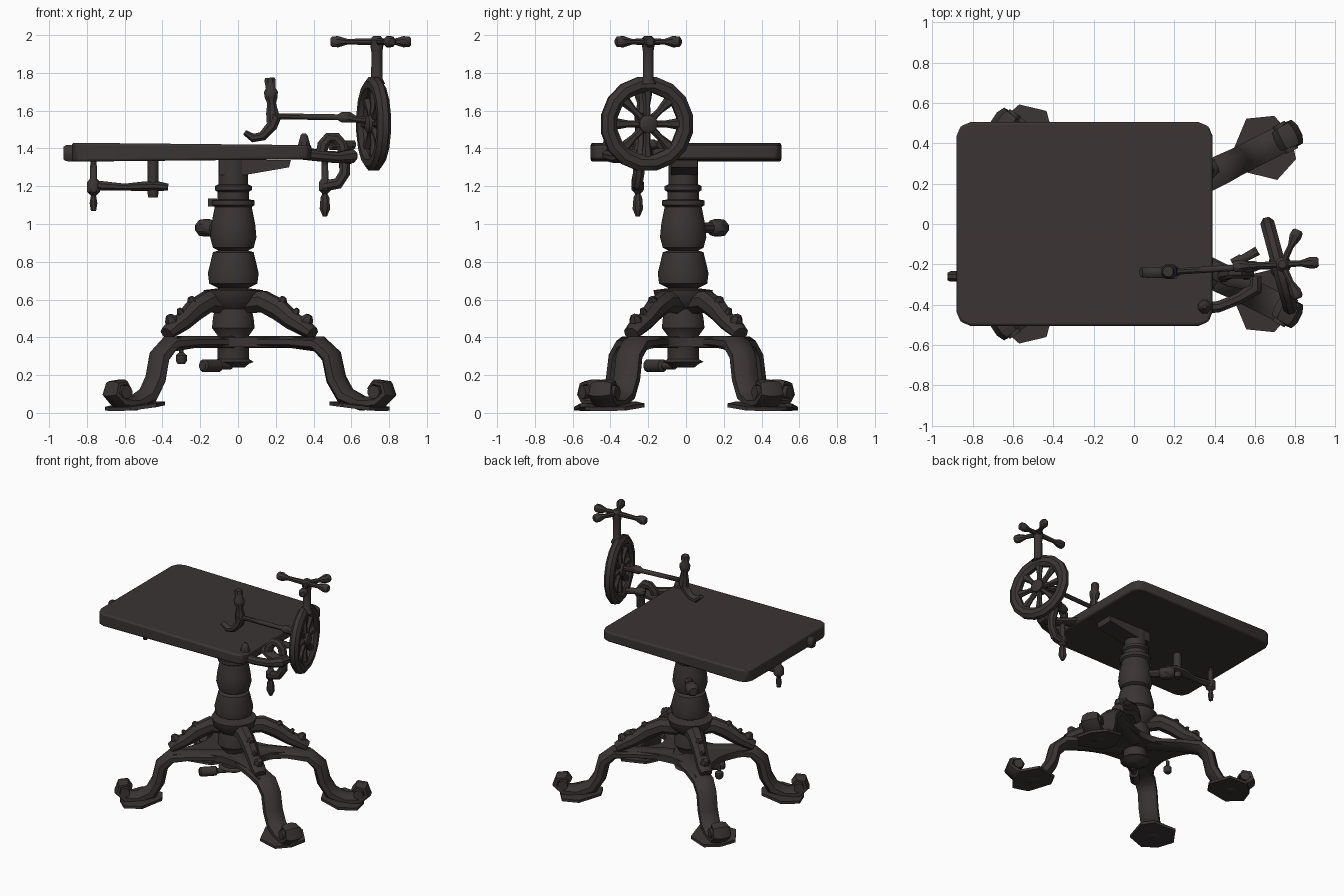
import bpy, bmesh
from math import sin, cos, pi, radians
from mathutils import Vector as V

cube = bpy.data.objects.get("Cube")
if cube:
    bpy.data.objects.remove(cube)

iron = bpy.data.materials.new("dark_iron")
iron.use_nodes = True
iron.diffuse_color = (0.043, 0.035, 0.034, 1)
iron.node_tree.nodes["Principled BSDF"].inputs["Base Color"].default_value = iron.diffuse_color


def finish(name, bm, angle=40):
    bmesh.ops.recalc_face_normals(bm, faces=bm.faces)
    me = bpy.data.meshes.new(name)
    bm.to_mesh(me)
    bm.free()
    me.materials.append(iron)
    me.shade_smooth()
    me.set_sharp_from_angle(angle=radians(angle))
    ob = bpy.data.objects.new(name, me)
    bpy.context.collection.objects.link(ob)
    return ob


def sweep(name, pts, sizes, side=(0, 1, 0), n=8, closed=False):
    """Elliptical section along a path; sizes are (across, thick) radii."""
    pts = [V(p) for p in pts]
    if not isinstance(sizes, list):
        sizes = [sizes] * len(pts)
    bm, rings, last = bmesh.new(), [], len(pts) - 1
    for i, p in enumerate(pts):
        if closed:
            t = pts[(i + 1) % len(pts)] - pts[i - 1]
        else:
            t = pts[min(i + 1, last)] - pts[max(i - 1, 0)]
        t.normalize()
        s = V(side) - t * t.dot(V(side))
        s.normalize()
        u = t.cross(s)
        a, b = sizes[i] if isinstance(sizes[i], tuple) else (sizes[i], sizes[i])
        angles = [2 * pi * (k + 0.5) / n for k in range(n)]
        rings.append([bm.verts.new(p + s * a * cos(q) + u * b * sin(q)) for q in angles])
    pairs = list(zip(rings, rings[1:]))
    if closed:
        pairs.append((rings[-1], rings[0]))
    else:
        bm.faces.new(rings[0])
        bm.faces.new(rings[-1])
    for r, q in pairs:
        for k in range(n):
            j = (k + 1) % n
            bm.faces.new((r[k], r[j], q[j], q[k]))
    return finish(name, bm)


def turned(name, base, axis, profile, n=12):
    """Turned part: profile is (distance along axis, radius)."""
    axis = V(axis).normalized()
    side = (0, 1, 0) if abs(axis.y) < 0.7 else (0, 0, 1)
    return sweep(name, [V(base) + axis * h for h, r in profile], [r for h, r in profile], side, n)


def prism(name, outline, depth):
    """Outline of 3D points pushed along the depth vector."""
    bm = bmesh.new()
    f = bm.faces.new([bm.verts.new(p) for p in outline])
    new = bmesh.ops.extrude_face_region(bm, geom=[f])["geom"]
    bmesh.ops.translate(bm, vec=V(depth), verts=[g for g in new if isinstance(g, bmesh.types.BMVert)])
    return finish(name, bm)


# Table top: slab with clipped corners and softened rim
bm = bmesh.new()
bmesh.ops.create_cube(bm, size=1)
for v in bm.verts:
    v.co = V((v.co.x * 1.27 - 0.245, v.co.y * 1.01, v.co.z * 0.1 + 1.38))
    if v.co.x > 0:
        v.co.z = 1.38 + (v.co.z - 1.38) * 0.75
upright = [e for e in bm.edges if abs(e.verts[0].co.z - e.verts[1].co.z) > 0.05]
bmesh.ops.bevel(bm, geom=upright, offset=0.07, segments=2, profile=0.5, affect="EDGES")
top = finish("table_top", bm)
bev = top.modifiers.new("soft_rim", "BEVEL")
bev.width, bev.segments, bev.limit_method = 0.012, 2, "ANGLE"

# Central column with foot collar, baluster swells and neck rings
turned("column", (-0.025, -0.015, 0), (0, 0, 1), [
    (.24, .06), (.26, .085), (.27, .11), (.285, .085), (.41, .085), (.45, .115), (.5, .11),
    (.55, .1), (.6, .15), (.65, .16), (.66, .08), (.685, .13), (.74, .137), (.85, .11),
    (.86, .08), (.875, .11), (.93, .125), (1.0, .118), (1.09, .1), (1.1, .115), (1.125, .115),
    (1.13, .085), (1.17, .085), (1.18, .1), (1.2, .1), (1.21, .08), (1.34, .08)], 16)
prism("top_bracket", [(-.1, -.08, 1.34), (.28, -.08, 1.34), (.27, -.08, 1.3), (.04, -.08, 1.26), (-.1, -.08, 1.26)], (0, .14, 0))
turned("side_knob", (-.06, .06, .98), (-1, 1, 0), [(0, .03), (.1, .03), (.11, .042), (.15, .05), (.19, .045), (.21, .03)], 8)
turned("collar_lug", (-.11, -.015, 1.115), (-1, 0, 0), [(0, .03), (.05, .03)], 4)
turned("lower_knob", (-.04, -.06, .25), (-1, -1, 0), [(0, .02), (.08, .02), (.09, .035), (.2, .035), (.21, .025)])

# Spreader web with concave sides between the legs
web = []
for a, b, mid in (((.46, -.24), (.46, .24), (.2, 0)), ((.4, .32), (-.32, .34), (0, .17)),
                  ((-.38, .26), (-.38, -.26), (-.27, 0)), ((-.32, -.34), (.4, -.32), (0, -.17))):
    a, b, mid = V(a), V(b), V(mid)
    for k in range(7):
        f = k / 6
        bow = 4 * f * (1 - f)
        p = a.lerp(b, f)
        web.append((*p.lerp(p + mid - (a + b) / 2, bow), 0.35))
prism("spreader_web", web, (0, 0, .05))
turned("web_boss", (-.3, .02, .26), (0, 0, 1), [(0, .02), (.015, .03), (.045, .03), (.06, .012), (.1, .012)])

# Scrolled legs, foot plates and arched braces
leg = [(.05, .375), (.3, .375), (.43, .365), (.495, .3), (.52, .18), (.57, .09), (.66, .05),
       (.75, .055), (.8, .1), (.785, .15), (.735, .16), (.71, .125)]
widths = [(.08, .035), (.08, .035), (.08, .045), (.075, .05), (.075, .05), (.075, .05),
          (.075, .04), (.075, .035), (.07, .03), (.065, .025), (.06, .02), (.055, .015)]
for sx, end in ((1, "left"), (-.84, "right")):
    for sy, row in ((1, "back"), (-1, "front")):
        tag = f"{row}_{end}"

        def place(x, z):
            return V((x * sx, sy * (.05 + .5 * x) * (1.15 if sx < 0 else 1.01), z))
        d = place(1, 0) - place(0, 0)
        d.normalize()
        side = V((-d.y, d.x, 0))
        sweep("leg_" + tag, [place(*p) for p in leg], widths, side)
        turned("scroll_" + tag, place(.75, .11) - side * .075, side, [(0, .035), (.15, .035)])
        # Splayed plate tilting down towards the toe
        c = place(.66, .02)
        plate = [(-.17, -.05, .02), (-.03, -.17, .01), (.1, -.12, -.008), (.13, 0, -.01),
                 (.1, .12, -.008), (-.03, .17, .01), (-.17, .05, .02)]
        prism("foot_plate_" + tag, [c + d * a + side * b + V((0, 0, h)) for a, b, h in plate], (0, 0, .02))
        brace = [V((-.025 + f * .42 * sx, sy * f * .29, z)) for f, z in
                 ((.15, .58), (.38, .59), (.58, .545), (.75, .485), (.9, .45), (1.0, .42))]
        sweep("brace_" + tag, brace, [(.06, .06), (.06, .06), (.055, .06), (.05, .05), (.055, .045), (.045, .035)], side)
        for k, size in ((2, .03), (3, .022), (4, .035)):
            turned(f"brace_stud_{tag}_{k}", brace[k] + V((0, 0, .02)), d + V((0, 0, 1.6)),
                   [(0, size), (.03, size), (.055, size / 2)], 6)

# Screw arm beneath the table and its edge knob
turned("under_post", (-.45, -.05, 1.14), (0, 0, 1), [(0, .025), (.02, .03), (.2, .03)])
sweep("under_arm", [(-.77, -.05, 1.205), (-.6, -.05, 1.195), (-.5, -.05, 1.2), (-.42, -.05, 1.2), (-.37, -.05, 1.195)],
      [(.03, .03), (.02, .02), (.045, .027), (.045, .027), (.025, .02)])
turned("under_screw", (-.765, -.05, 1.07), (0, 0, 1),
       [(0, .015), (.04, .022), (.08, .015), (.1, .038), (.15, .038), (.17, .02), (.27, .018)], 8)
sweep("edge_knob", [(-.86, -.26, 1.375), (-.91, -.26, 1.375), (-.925, -.26, 1.375)], [(.028, .048), (.028, .046), (.02, .035)])

# Clamp at the table end
sweep("clamp_arm", [(.28, -.42, 1.38), (.42, -.41, 1.36), (.52, -.37, 1.35), (.6, -.32, 1.36), (.6, -.26, 1.36)],
      [.035, .03, .03, .04, .035], (0, 0, 1))
sweep("clamp_tongue", [(.34, -.2, 1.38), (.48, -.27, 1.36), (.6, -.3, 1.35)], [(.05, .03), (.045, .028), (.035, .035)])
sweep("clamp_hook", [(.44, -.26, 1.36), (.45, -.25, 1.42), (.48, -.24, 1.455), (.52, -.24, 1.455), (.55, -.24, 1.42),
                     (.565, -.25, 1.34), (.565, -.25, 1.27), (.53, -.26, 1.215), (.45, -.26, 1.2)], .032)
turned("clamp_screw", (.46, -.255, 1.04), (0, 0, 1),
       [(0, .012), (.04, .03), (.1, .025), (.12, .015), (.14, .035), (.18, .035), (.2, .02), (.32, .018)], 8)
turned("clamp_nut", (.49, -.2, 1.42), (1, .55, 0), [(0, .03), (.05, .03), (.06, .022), (.14, .025)], 8)
turned("rim_peg", (.35, -.41, 1.38), (0, 0, 1), [(0, .04), (.04, .035), (.09, .02), (.1, .01)], 8)

# Shaft with upright handle and curved hook
sweep("shaft", [(.18, -.24, 1.565), (.22, -.235, 1.57), (.53, -.215, 1.565), (.55, -.213, 1.565), (.59, -.21, 1.565),
                (.62, -.208, 1.555), (.72, -.205, 1.545)], [.035, .017, .017, .03, .03, .02, .02], (0, 0, 1))
turned("shaft_handle", (.185, -.235, 1.54), (-.07, 0, 1),
       [(0, .037), (.05, .035), (.1, .025), (.13, .037), (.16, .04), (.18, .027), (.22, .032), (.235, .027)], 8)
sweep("shaft_hook", [(.2, -.24, 1.57), (.18, -.24, 1.52), (.13, -.24, 1.465), (.08, -.24, 1.455), (.035, -.24, 1.485)],
      [.032, .032, (.03, .027), (.03, .025), (.025, .015)])

# Spoked hand wheel
hub, axis = V((.718, -.207, 1.53)), V((.965, .26, 0)).normalized()
flat, up = V((-axis.y, axis.x, 0)), V((0, 0, 1))


def on_wheel(r, a):
    return hub + flat * r * cos(a) + up * r * sin(a)


sweep("wheel_rim", [on_wheel(.21, 2 * pi * (k + .5) / 16) for k in range(16)], (.038, .046), axis, 8, True)
turned("wheel_hub", hub - axis * .045, axis, [(0, .03), (.01, .05), (.08, .05), (.09, .03)])
for k in range(8):
    a = 2 * pi * k / 8
    sweep(f"wheel_spoke_{k + 1}", [on_wheel(.03, a), on_wheel(.1, a), on_wheel(.2, a)],
          [(.025, .02), (.02, .018), (.028, .036)], axis, 6)

# Stem above the wheel carrying the four-armed handle
turned("stem", (.735, -.2, 1.74), (0, 0, 1), [(0, .045), (.03, .03), (.17, .029), (.2, .034), (.235, .036), (.255, .02)], 10)
centre = V((.735, -.2, 1.965))
for k, tip in enumerate(((.49, -.21), (.915, -.19), (.815, -.03), (.815, -.37))):
    out = V((*tip, 1.965)) - centre
    size = out.length
    turned(f"cross_arm_{k + 1}", centre, out, [(0, .02), (size - .09, .016), (size - .04, .032), (size - .01, .03), (size, .02)], 8)
